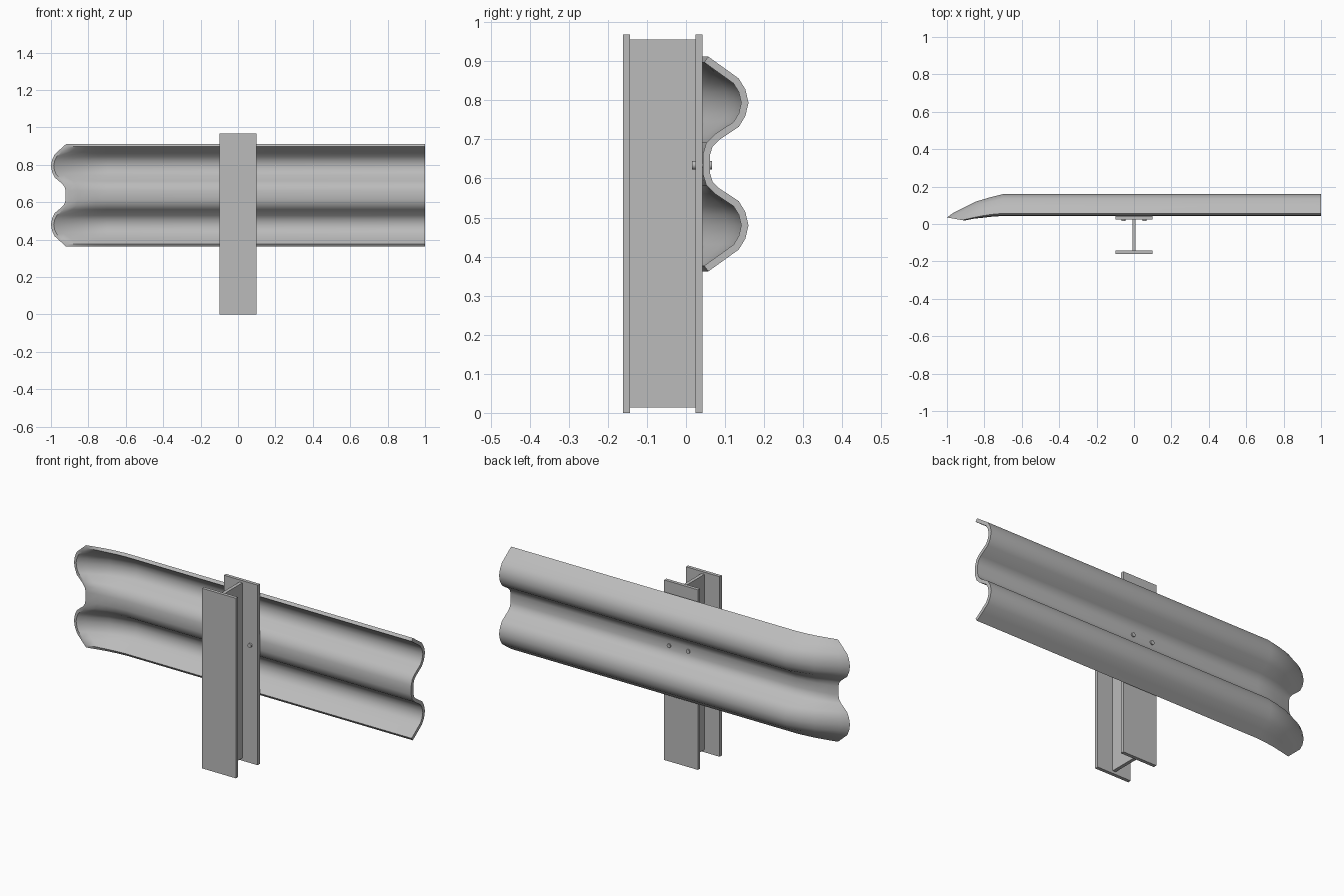
import bpy, bmesh, math
from mathutils import Vector

if "Cube" in bpy.data.objects:
    bpy.data.objects.remove(bpy.data.objects["Cube"])

steel = bpy.data.materials.new("galvanised_grey")
steel.use_nodes = True
GREY = (0.5, 0.5, 0.5, 1)
steel.diffuse_color = GREY
steel.node_tree.nodes["Principled BSDF"].inputs["Base Color"].default_value = GREY


def finish(name, bm, smooth=None):
    bmesh.ops.recalc_face_normals(bm, faces=bm.faces)
    mesh = bpy.data.meshes.new(name)
    bm.to_mesh(mesh)
    bm.free()
    mesh.materials.append(steel)
    obj = bpy.data.objects.new(name, mesh)
    bpy.context.collection.objects.link(obj)
    if smooth:
        bpy.ops.object.select_all(action='DESELECT')
        obj.select_set(True)
        bpy.context.view_layer.objects.active = obj
        bpy.ops.object.shade_smooth_by_angle(angle=math.radians(smooth))
    return obj


def box(name, lo, hi):
    bm = bmesh.new()
    bmesh.ops.create_cube(bm, size=1)
    for v in bm.verts:
        v.co = Vector([l + (c + 0.5) * (h - l) for c, l, h in zip(v.co, lo, hi)])
    return finish(name, bm)


# I-beam post
box("post_front_flange", (-0.1, -0.161, 0), (0.1, -0.143, 0.968))
box("post_back_flange", (-0.1, 0.024, 0), (0.1, 0.042, 0.968))
box("post_web", (-0.009, -0.143, 0.014), (0.009, 0.024, 0.956))

# Rail cross-section (y, z): lower wave, mirrored about the middle
MID, THICK = 0.637, 0.018
half = [(0.057, 0.362), (0.096, 0.390), (0.135, 0.418), (0.152, 0.446),
        (0.160, 0.480), (0.152, 0.514), (0.135, 0.542), (0.085, 0.575),
        (0.068, 0.592), (0.061, 0.615)]
outer = [Vector(p) for p in half]
outer += [Vector((p.x, 2 * MID - p.y)) for p in reversed(outer)]


def offset(points, dist):
    """Inner side of the sheet, with mitred corners."""
    result = []
    for i, p in enumerate(points):
        a = (p - points[i - 1]) if i else points[1] - p
        b = (points[i + 1] - p) if i < len(points) - 1 else a
        na, nb = (Vector((-d.y, d.x)).normalized() for d in (a, b))
        n = (na + nb).normalized()
        result.append(p + n * dist / n.dot(na))
    return result


section = outer + offset(outer, THICK)[::-1]

# Paths (x, y) of the lip and of the wave crest, bending at the flared end
LIP_Y, CREST_Y = 0.053, 0.160
lip = [(1, 0.053), (-0.7, 0.053), (-0.76, 0.048), (-0.81, 0.041), (-0.865, 0.031), (-0.915, 0.020)]
crest = [(1, 0.160), (-0.7, 0.160), (-0.775, 0.141), (-0.845, 0.120), (-0.965, 0.060), (-1, 0.035)]

bm = bmesh.new()
rings = []
for a, b in zip(lip, crest):
    ring = []
    for p in section:
        depth = (p.x - LIP_Y) / (CREST_Y - LIP_Y)
        xy = Vector(a).lerp(Vector(b), depth)
        ring.append(bm.verts.new((xy.x, xy.y, p.y)))
    rings.append(ring)
count = len(section)
for r, s in zip(rings, rings[1:]):
    for i in range(count):
        j = (i + 1) % count
        bm.faces.new((r[i], r[j], s[j], s[i]))
for ring in (rings[0], rings[-1]):
    for i in range(count // 2 - 1):
        bm.faces.new((ring[i], ring[i + 1], ring[count - 2 - i], ring[count - 1 - i]))
finish("guard_rail", bm, 40)

# Bolts joining rail and post
for side, x in (("right", -0.057), ("left", 0.057)):
    bm = bmesh.new()
    for radius, y0, y1 in ((0.011, 0.015, 0.0245), (0.006, 0.02, 0.06), (0.011, 0.0605, 0.067)):
        made = bmesh.ops.create_cone(bm, cap_ends=True, segments=12, radius1=radius,
                                     radius2=radius, depth=y1 - y0)
        for v in made["verts"]:
            v.co = Vector((x + v.co.x, (y0 + y1) / 2 + v.co.z, 0.634 + v.co.y))
    finish(side + "_bolt", bm, 40)
